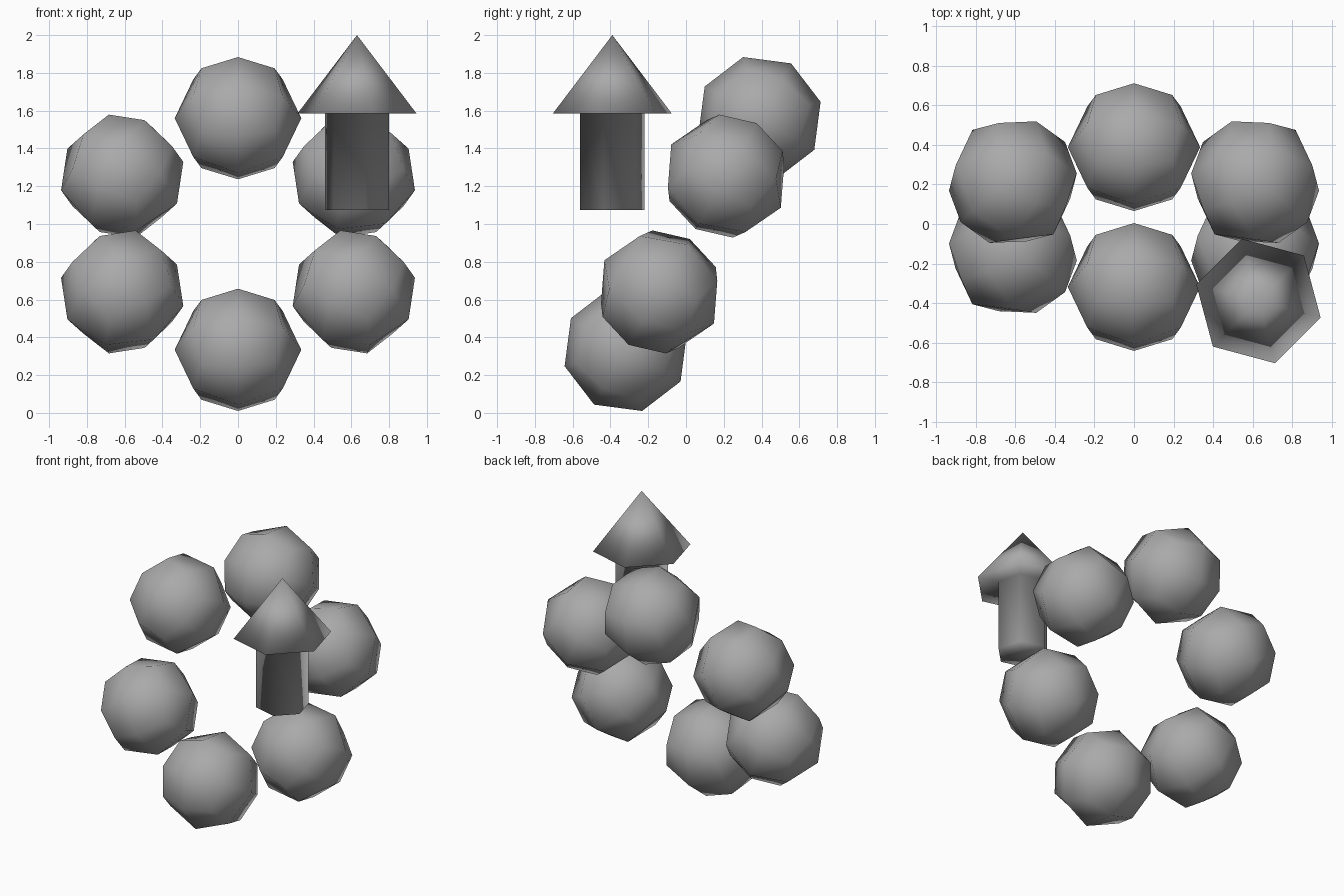
import bpy
import bmesh
from math import cos, sin, pi, radians
from mathutils import Matrix, Vector

cube = bpy.data.objects.get("Cube")
if cube:
    bpy.data.objects.remove(cube, do_unlink=True)

grey = bpy.data.materials.new("plain grey")
grey.use_nodes = True
colour = (0.4, 0.4, 0.4, 1)
grey.diffuse_color = colour
grey.node_tree.nodes["Principled BSDF"].inputs["Base Color"].default_value = colour


def add_object(name, bm):
    """Turn a bmesh into a smooth shaded grey object."""
    bmesh.ops.recalc_face_normals(bm, faces=bm.faces)
    for face in bm.faces:
        face.smooth = True
    mesh = bpy.data.meshes.new(name)
    bm.to_mesh(mesh)
    bm.free()
    mesh.materials.append(grey)
    obj = bpy.data.objects.new(name, mesh)
    bpy.context.collection.objects.link(obj)
    return obj


def ball(name, radius, matrix):
    """Once-subdivided cube pushed out to a sphere."""
    bm = bmesh.new()
    bmesh.ops.create_cube(bm, size=2)
    bmesh.ops.subdivide_edges(bm, edges=bm.edges, cuts=1, use_grid_fill=True)
    for v in bm.verts:
        v.co = v.co.normalized() * radius
    add_object(name, bm).matrix_world = matrix


# Ring of balls, leaning back from the upright
ring = Matrix.Translation((0, 0.035, 0.947)) @ Matrix.Rotation(radians(60), 4, 'X')
names = ["upper_left", "top", "upper_right", "lower_right", "bottom", "lower_left"]
for i, place in enumerate(names):
    turn = Matrix.Rotation(radians(30 + 60 * i), 4, 'Z')
    ball(place + "_ball", 0.335, ring @ turn @ Matrix.Translation((0.708, 0, 0)))

# Arrow pointing up: six-sided turned profile of (radius, height)
profile = [(0, 2.0), (0.326, 1.585), (0.176, 1.585), (0.176, 1.075), (0, 1.075)]
bm = bmesh.new()
start = radians(45)
points = [bm.verts.new((r * cos(start), r * sin(start), z)) for r, z in profile]
edges = [bm.edges.new(pair) for pair in zip(points, points[1:])]
bmesh.ops.spin(bm, geom=points + edges, cent=(0, 0, 0), axis=(0, 0, 1),
               angle=2 * pi, steps=6, use_merge=True)
bmesh.ops.remove_doubles(bm, verts=bm.verts, dist=0.0001)
add_object("arrow", bm).location = Vector((0.63, -0.39, 0))
